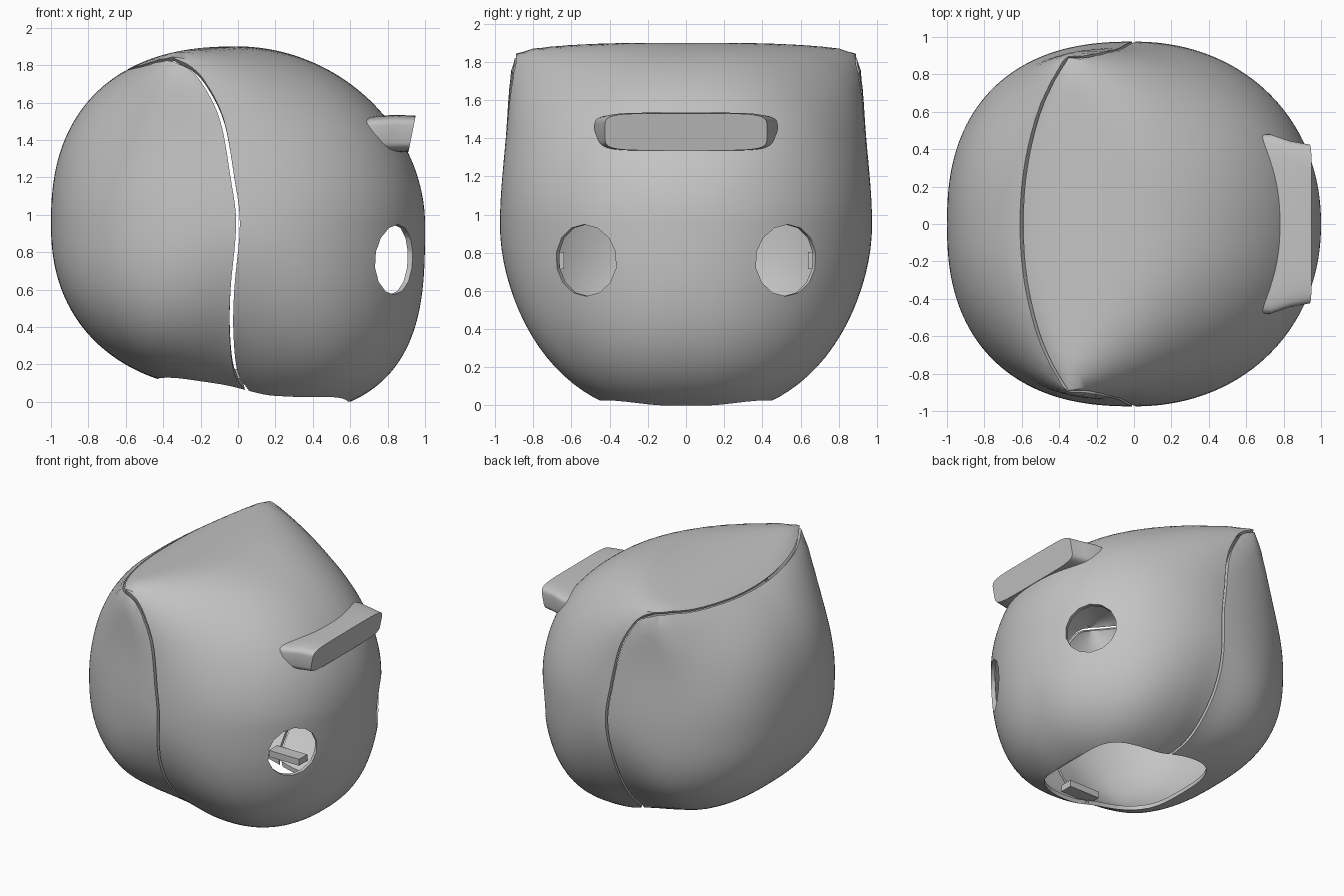
import bpy, bmesh, math
from mathutils import Vector, Matrix

if "Cube" in bpy.data.objects:
    bpy.data.objects.remove(bpy.data.objects["Cube"], do_unlink=True)

grey = bpy.data.materials.new("plain_grey")
grey.use_nodes = True
grey.diffuse_color = (0.55, 0.55, 0.55, 1)
grey.node_tree.nodes["Principled BSDF"].inputs["Base Color"].default_value = (0.55, 0.55, 0.55, 1)

MID = 0.95  # height of the widest level


def add_object(name, bm):
    bmesh.ops.recalc_face_normals(bm, faces=bm.faces)
    mesh = bpy.data.meshes.new(name)
    bm.to_mesh(mesh)
    bm.free()
    mesh.materials.append(grey)
    obj = bpy.data.objects.new(name, mesh)
    bpy.context.collection.objects.link(obj)
    return obj


def activate(obj):
    bpy.ops.object.select_all(action='DESELECT')
    obj.select_set(True)
    bpy.context.view_layer.objects.active = obj


def apply_modifier(obj, kind, **settings):
    activate(obj)
    mod = obj.modifiers.new(kind.lower(), kind)
    for key, value in settings.items():
        setattr(mod, key, value)
    bpy.ops.object.modifier_apply(modifier=mod.name)


def cut(obj, cutter):
    cutter.hide_render = True
    apply_modifier(obj, 'BOOLEAN', object=cutter, operation='DIFFERENCE', solver='EXACT')
    bpy.data.objects.remove(cutter, do_unlink=True)


def bridge(bm, a, b):
    n = len(a)
    for i in range(n):
        bm.faces.new((a[i], a[(i + 1) % n], b[(i + 1) % n], b[i]))


def bulge(x, p):
    return max(0.0, 1 - abs(x) ** p) ** (1 / p)


def ease(v):
    v = min(1, max(0, v))
    return v * v * (3 - 2 * v)


def rounded(angle, power):
    """Unit rounded square, as a pair."""
    c, s = math.cos(angle), math.sin(angle)
    return math.copysign(abs(c) ** power, c), math.copysign(abs(s) ** power, s)


def shell_point(x, a):
    """Point on the head at station x and section angle a."""
    back = x < 0
    c, s = math.cos(a), math.sin(a)
    width = 0.975 * bulge(x, 2.4 if back else 2.1)
    if s >= 0:  # squarer towards the two upper corners
        d = abs(x + 0.35)
        n = 2.2 + 10 * math.exp(-d / (0.13 if x < -0.35 else 0.22)) + 14 * math.exp(-d / 0.05)
        height = 0.95 * bulge(x, 2.4 if back else 1.95)
    else:  # a little squarer towards the chin and nape
        n = 2 + (0.7 * ease(-x / 0.5) if back else 0.45 * ease(x / 0.6))
        height = (0.89 + 0.14 * ease((x + 0.4) / 0.6)) * bulge(x, 2.25 if back else 3.0)
    r = (abs(c) ** n + abs(s) ** n) ** (-1 / n)
    pinch = 1 - 0.03 * ease(r * s / 0.6)
    return Vector((x, width * r * c * pinch, MID + height * r * s))


def smooth_path(points, steps=5):
    """Catmull-Rom curve through the points."""
    pts = [Vector(p) for p in points]
    pts = [pts[0]] + pts + [pts[-1]]
    out = []
    for p, q, r, s in zip(pts, pts[1:], pts[2:], pts[3:]):
        for i in range(steps):
            t = i / steps
            out.append(q + (r - p) * (t / 2) + (2 * p - 5 * q + 4 * r - s) * (t * t / 2)
                       + (3 * q - p - 3 * r + s) * (t ** 3 / 2))
    return out + [pts[-1]]


# Head shell
bm = bmesh.new()
STATIONS, AROUND = 96, 96
xs = [-math.cos(math.pi * i / STATIONS) for i in range(1, STATIONS)]
nearest = min(range(len(xs)), key=lambda i: abs(xs[i] + 0.35))
xs[nearest] = -0.35
rings = [[bm.verts.new(shell_point(x, math.tau * j / AROUND)) for j in range(AROUND)] for x in xs]
for a, b in zip(rings, rings[1:]):
    bridge(bm, a, b)
for ring, x in ((rings[0], -1), (rings[-1], 1)):
    tip = bm.verts.new((x, 0, MID))
    for j in range(AROUND):
        bm.faces.new((ring[j], ring[(j + 1) % AROUND], tip))
shell = add_object("head_shell", bm)
apply_modifier(shell, 'SOLIDIFY', thickness=0.03, offset=-1)

# Neck opening: sloping base cut, then a rounded rectangular hole
bm = bmesh.new()
profile = [(1.2, -0.05), (0.6, 0), (0.05, 0.04), (-0.42, 0.12), (-0.42, 0.1), (-1.2, 0.1), (-1.2, -1), (1.2, -1)]
sides = [[bm.verts.new((x, y, z)) for x, z in profile] for y in (-1.2, 1.2)]
bridge(bm, *sides)
for side in sides:
    bm.faces.new(side)
cut(shell, add_object("base_cutter", bm))

bm = bmesh.new()
outline = [rounded(math.tau * j / 48, 0.55) for j in range(48)]
caps = [[bm.verts.new((0.08 + 0.51 * u, 0.46 * v, z)) for u, v in outline] for z in (-0.6, 0.4)]
bridge(bm, *caps)
for cap in caps:
    bm.faces.new(cap)
cut(shell, add_object("neck_cutter", bm))

# Eye holes
for side in (-1, 1):
    bm = bmesh.new()
    turn = Vector((0.87, 0.5 * side, 0)).to_track_quat('Z', 'Y').to_matrix().to_4x4()
    bmesh.ops.create_cone(bm, cap_ends=True, segments=14, radius1=0.188, radius2=0.188, depth=0.7,
                          matrix=Matrix.Translation((0.82, 0.515 * side, 0.76)) @ turn)
    cut(shell, add_object("eye_cutter", bm))

# Seam: a thin ribbon running over the top and down both sides
half = [(-0.58, 0.3, 1.78), (-0.51, 0.6, 1.8), (-0.42, 0.8, 1.83), (-0.35, 0.89, 1.83),
        (-0.26, 0.9, 1.79), (-0.18, 0.91, 1.7), (-0.085, 0.92, 1.5), (-0.03, 0.95, 1.2),
        (0, 0.97, 0.95), (-0.03, 0.92, 0.6), (-0.035, 0.8, 0.35), (-0.01, 0.6, 0.12),
        (0.06, 0.45, 0.02), (0.1, 0.3, -0.1)]
path = [(x, -y, z) for x, y, z in reversed(half)] + [(-0.6, 0, 1.77)] + half
bm = bmesh.new()
centre = Vector((0, 0, MID))
rows = [[bm.verts.new(centre + (p - centre) * k) for k in (0.8, 1.2)] for p in smooth_path(path)]
for a, b in zip(rows, rows[1:]):
    bm.faces.new((a[0], a[1], b[1], b[0]))
ribbon = add_object("seam_cutter", bm)
apply_modifier(ribbon, 'SOLIDIFY', thickness=0.02, offset=0)
cut(shell, ribbon)

# Split into front and back shells
activate(shell)
bpy.ops.object.mode_set(mode='EDIT')
bpy.ops.mesh.select_all(action='SELECT')
bpy.ops.mesh.separate(type='LOOSE')
bpy.ops.object.mode_set(mode='OBJECT')
finished = list(bpy.context.selected_objects)
for part in finished:
    mean = sum(v.co.x for v in part.data.vertices) / len(part.data.vertices)
    part.name = "front_shell" if mean > 0 else "back_shell"

# Brow ledge, flaring into the head
bm = bmesh.new()
rings = []
for x, wide, tall in ((0.6, 1.12, 0.85), (0.74, 1.13, 0.98), (0.84, 1.05, 1.04), (0.95, 1, 1)):
    ring = []
    for j in range(64):
        u, v = rounded(math.tau * j / 64, 0.35)
        z = 1.433 + 0.097 * tall * v
        ring.append(bm.verts.new((x + (z - 1.53) * 0.2, 0.425 * wide * u, z)))
    rings.append(ring)
for a, b in zip(rings, rings[1:]):
    bridge(bm, a, b)
bm.faces.new(rings[-1])
finished.append(add_object("brow_ledge", bm))

# Inner fixing tabs
for name, place, size in (("side_tab", (0.09, 0.78, 0.76), (0.05, 0.28, 0.09)),
                          ("base_tab", (0.1, 0.47, 0.15), (0.26, 0.1, 0.05))):
    for side, label in ((1, "far"), (-1, "near")):
        bm = bmesh.new()
        spot = Vector((place[0], place[1] * side, place[2]))
        bmesh.ops.create_cube(bm, size=1, matrix=Matrix.Translation(spot) @ Matrix.Diagonal((*size, 1)))
        finished.append(add_object(label + "_" + name, bm))

for part in finished:
    activate(part)
    bpy.ops.object.shade_smooth_by_angle(angle=math.radians(35))
